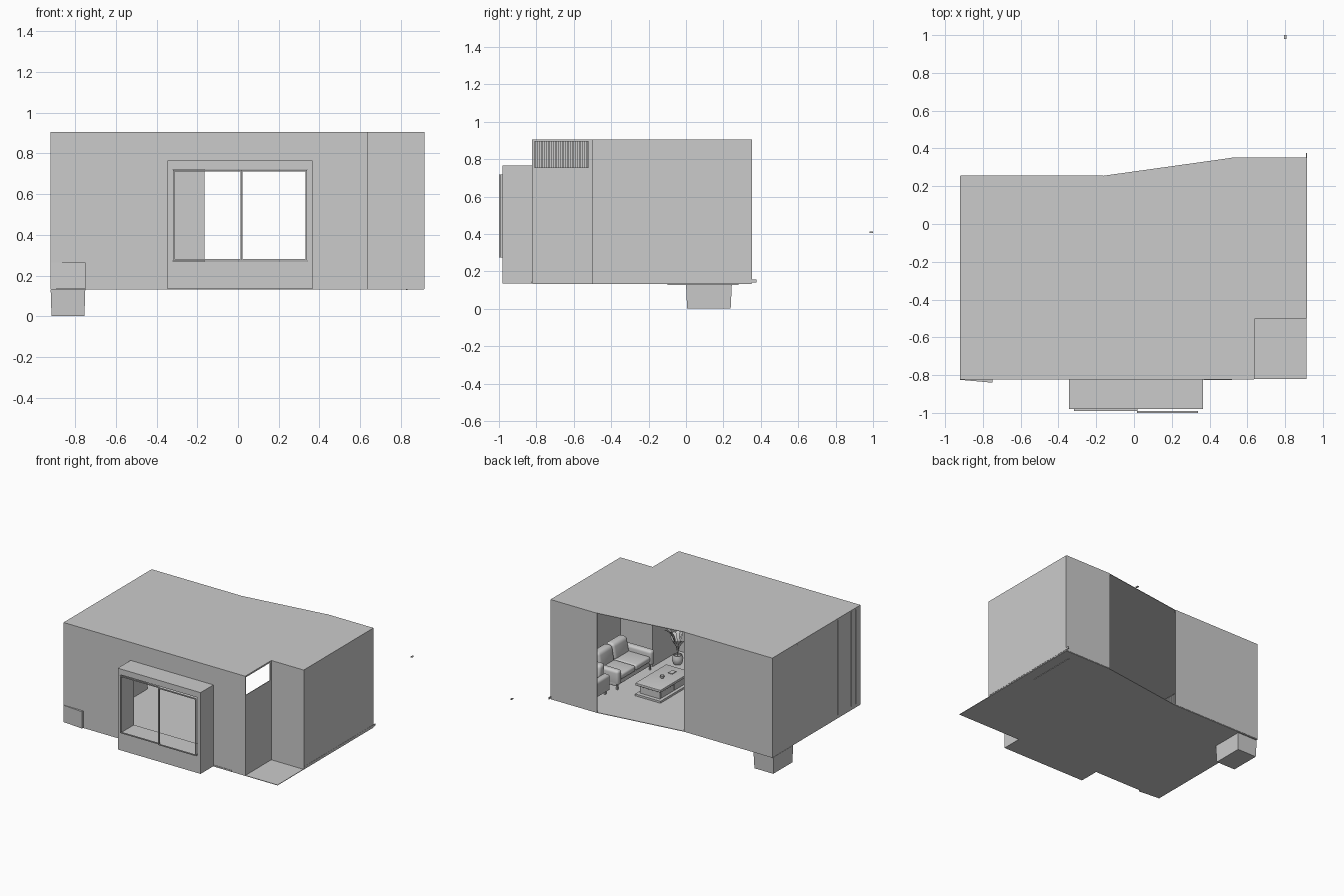
import bpy, bmesh, math, random
from mathutils import Vector, Matrix

if "Cube" in bpy.data.objects:
    bpy.data.objects.remove(bpy.data.objects["Cube"])

random.seed(4)
Z0, Z1 = 0.135, 0.905


def make(name, bm, smooth=False):
    bmesh.ops.recalc_face_normals(bm, faces=bm.faces)
    me = bpy.data.meshes.new(name)
    bm.to_mesh(me)
    bm.free()
    ob = bpy.data.objects.new(name, me)
    bpy.context.collection.objects.link(ob)
    if smooth:
        bpy.context.view_layer.objects.active = ob
        ob.select_set(True)
        bpy.ops.object.shade_smooth_by_angle(angle=math.radians(40))
        ob.select_set(False)
    return ob


def box(name, x, y, z, bevel=0, inset_bottom=0):
    bm = bmesh.new()
    bmesh.ops.create_cube(bm, size=1)
    for v in bm.verts:
        k = 1 - inset_bottom if v.co.z < 0 else 1
        v.co = Vector((sum(x) / 2 + v.co.x * k * (x[1] - x[0]),
                       sum(y) / 2 + v.co.y * k * (y[1] - y[0]),
                       sum(z) / 2 + v.co.z * (z[1] - z[0])))
    if bevel:
        bmesh.ops.bevel(bm, geom=bm.edges[:], offset=bevel, segments=4,
                        profile=0.5, affect='EDGES')
    return make(name, bm, bevel > 0)


def slab(name, outline, z, thick):
    bm = bmesh.new()
    f = bm.faces.new([bm.verts.new((x, y, z)) for x, y in outline])
    ext = bmesh.ops.extrude_face_region(bm, geom=[f])
    for v in ext['geom']:
        if isinstance(v, bmesh.types.BMVert):
            v.co.z += thick
    return make(name, bm)


def wall(name, p, q, z=(Z0, Z1), hole=None, thick=0.005):
    """Upright panel from p to q; hole = (start, end, bottom, top) along it."""
    p, q = Vector((*p, 0)), Vector((*q, 0))
    length = (q - p).length
    s = [0, length] if not hole else [0, hole[0], hole[1], length]
    h = list(z) if not hole else [z[0], hole[2], hole[3], z[1]]
    bm = bmesh.new()
    d = (q - p).normalized()
    g = [[bm.verts.new(p + d * a + Vector((0, 0, b))) for b in h] for a in s]
    for i in range(len(s) - 1):
        for j in range(len(h) - 1):
            if not (hole and i == 1 and j == 1):
                bm.faces.new((g[i][j], g[i + 1][j], g[i + 1][j + 1], g[i][j + 1]))
    ob = make(name, bm)
    m = ob.modifiers.new("thickness", 'SOLIDIFY')
    m.thickness, m.offset = thick, 0
    return ob


def lathe(name, profile, loc, steps=24):
    bm = bmesh.new()
    vs = [bm.verts.new((r, 0, z)) for r, z in profile]
    es = [bm.edges.new(e) for e in zip(vs, vs[1:])]
    bmesh.ops.spin(bm, geom=vs + es, cent=(0, 0, 0), axis=(0, 0, 1),
                   angle=math.tau, steps=steps)
    bmesh.ops.remove_doubles(bm, verts=bm.verts, dist=1e-5)
    ob = make(name, bm, True)
    ob.location = loc
    return ob


# Shell: floor, notched roof, walls with a back opening
back = [(0.913, 0.35), (0.515, 0.35), (-0.165, 0.255), (-0.918, 0.255)]
slab("floor", [(-0.918, -0.82), (0.913, -0.82)] + back, Z0 - 0.004, 0.004)
slab("roof", [(-0.918, -0.82), (0.635, -0.82), (0.635, -0.5), (0.913, -0.5)] + back,
     Z1 - 0.004, 0.004)
wall("front_wall", (-0.918, -0.82), (0.635, -0.82), hole=(0.598, 1.258, 0.27, 0.72))
wall("left_wall", (-0.918, -0.82), (-0.918, 0.255))
wall("right_wall", (0.913, -0.5), (0.913, 0.35))
wall("back_wall_left", back[3], back[2])
wall("back_wall_right", back[1], back[0])
wall("recess_back_wall", (0.635, -0.5), (0.913, -0.5))
wall("recess_side_wall", (0.635, -0.82), (0.635, -0.5), hole=(0.01, 0.3, 0.755, 0.893))

# Bay window surround and two sliding sash frames
bay_y = (-0.98, -0.82)
box("bay_base", (-0.345, 0.365), bay_y, (Z0, 0.27))
box("bay_top", (-0.345, 0.365), bay_y, (0.72, 0.765))
box("bay_left_side", (-0.345, -0.32), bay_y, (0.27, 0.72))
box("bay_right_side", (0.34, 0.365), bay_y, (0.27, 0.72))
for side, x0, x1, y in (("left", -0.318, 0.018, -0.985), ("right", 0.015, 0.338, -0.995)):
    wall(side + "_sash", (x0, y), (x1, y), (0.273, 0.717),
         hole=(0.006, x1 - x0 - 0.006, 0.28, 0.71), thick=0.01)

# Trims around the base
box("right_skirting", (0.911, 0.917), (-0.5, 0.377), (0.14, 0.155))
box("front_skirting", (0.367, 0.52), (-0.826, -0.82), (Z0, 0.145))
box("floor_strip", (0.825, 0.832), (-0.1, 0.28), (0.128, 0.133))

# Slatted feature wall, a few slats showing through outside
for i in range(42):
    y = -0.812 + i * 0.0185
    out = 0.004 if i in (2, 5, 14, 23, 29, 41) else 0
    box("wall_slat", (-0.914 - out * 2, -0.904), (y, y + 0.011), (0.16, 0.893))

# Media console, screen, and block under the floor
slab("console", [(-0.92, -0.825), (-0.75, -0.84), (-0.75, -0.04), (-0.92, -0.04)], Z0, 0.13)
box("screen", (-0.9, -0.888), (-0.66, -0.2), (0.36, 0.62))
box("lower_block", (-0.92, -0.75), (0.0, 0.245), (0, Z0 - 0.004), inset_bottom=0.05)


# Sofa and armchair share one builder: built facing -x, then turned into place
def seating(name, width, seats, loc, turn):
    parts = [box(name + "_base", (-0.12, 0.12), (-width / 2, width / 2), (0.035, 0.075), 0.008)]
    w = (width - 0.1) / seats
    for i in range(seats):
        y = -width / 2 + 0.05 + i * w
        parts.append(box(name + "_seat_cushion", (-0.13, 0.07), (y, y + w), (0.07, 0.115), 0.015))
        b = box(name + "_back_cushion", (0.045, 0.115), (y, y + w), (0.1, 0.225), 0.024)
        for v in b.data.vertices:
            v.co.x += (v.co.z - 0.1) * 0.18
        parts.append(b)
    for s in (-1, 1):
        y = sorted((s * width / 2, s * (width / 2 - 0.055)))
        parts.append(box(name + "_arm", (-0.135, 0.125), y, (0.04, 0.155), 0.02))
        for x in (-0.11, 0.1):
            c = s * (width / 2 - 0.03)
            parts.append(box(name + "_leg", (x - 0.006, x + 0.006), (c - 0.006, c + 0.006), (0, 0.04)))
    m = Matrix.Translation(loc) @ Matrix.Rotation(turn, 4, 'Z')
    for p in parts:
        p.data.transform(m)


seating("sofa", 0.46, 2, (0.73, -0.245, Z0), 0)
seating("armchair", 0.25, 1, (0.74, 0.17, Z0), -math.pi / 2)

# Coffee table with plinth, drawers, top and small items
box("table_plinth", (0.24, 0.457), (-0.41, -0.03), (Z0, 0.15))
box("table_cabinet", (0.265, 0.435), (-0.385, -0.06), (0.15, 0.215))
box("table_top", (0.24, 0.457), (-0.41, -0.03), (0.215, 0.235), 0.004)
for i in range(2):
    y = -0.38 + i * 0.163
    box("table_drawer", (0.26, 0.266), (y, y + 0.15), (0.157, 0.208))
lathe("cup", [(0, 0), (0.011, 0), (0.016, 0.01), (0.015, 0.02), (0.012, 0.02), (0.01, 0.006), (0, 0.006)],
      (0.35, -0.207, 0.235))
box("book", (0.325, 0.36), (-0.345, -0.295), (0.235, 0.24))

# Potted plant with arching leaves
px, py = 0.52, -0.64
lathe("plant_pot", [(0, 0), (0.028, 0), (0.038, 0.02), (0.04, 0.045), (0.032, 0.07),
                    (0.027, 0.07), (0.03, 0.055), (0, 0.055)], (px, py, Z0))
for k in range(12):
    bm = bmesh.new()
    reach, rise = random.uniform(0.05, 0.1), random.uniform(0.14, 0.25)
    rows = []
    for i in range(11):
        t = i / 10
        w = 0.002 if t < 0.4 else 0.002 + 0.018 * math.sin(math.pi * (t - 0.4) / 0.6)
        x, z = reach * t ** 1.6, 0.055 + rise * (1.35 * t - 0.4 * t ** 3)
        rows.append([bm.verts.new((x, s * w, z - 0.15 * (1 - abs(s)) * w)) for s in (-1, 0, 1)])
    for a, b in zip(rows, rows[1:]):
        for j in (0, 1):
            bm.faces.new((a[j], a[j + 1], b[j + 1], b[j]))
    leaf = make("plant_leaf", bm, True)
    leaf.location = (px, py, Z0)
    leaf.rotation_euler.z = k * 2.4

# Small detached fitting behind the room
box("detached_fitting", (0.795, 0.807), (0.98, 1.0), (0.405, 0.412))
